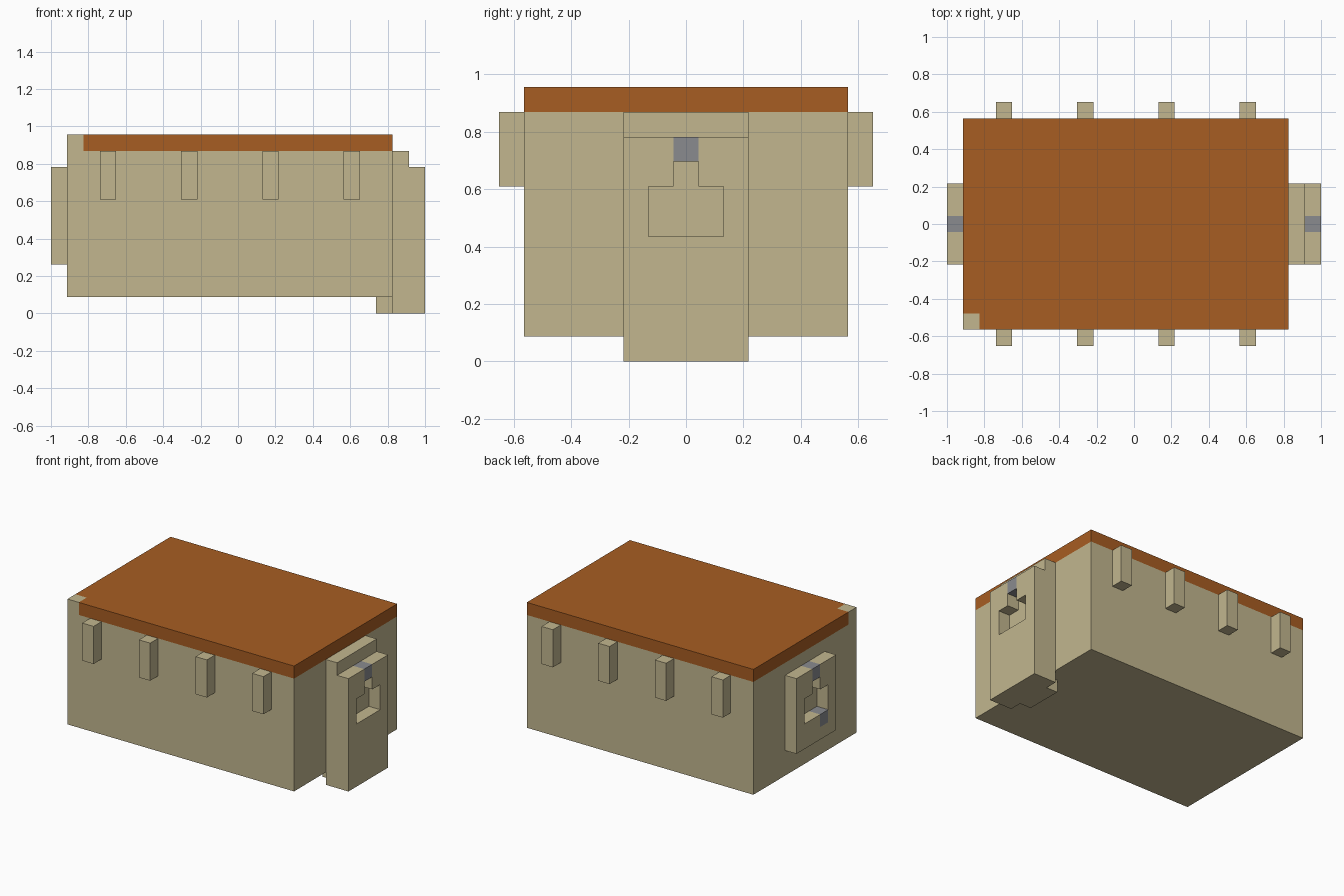
import bpy
import bmesh
from mathutils import Vector

cube = bpy.data.objects.get("Cube")
if cube:
    bpy.data.objects.remove(cube, do_unlink=True)

U = 2 / 23  # one block; all sizes below are in blocks


def material(name, rgb):
    mat = bpy.data.materials.new(name)
    mat.use_nodes = True
    colour = (*rgb, 1)
    mat.diffuse_color = colour
    mat.node_tree.nodes["Principled BSDF"].inputs["Base Color"].default_value = colour
    return mat


tan = material("tan", (0.54, 0.47, 0.275))
orange = material("burnt orange", (0.39, 0.11, 0.016))
grey = material("grey", (0.255, 0.26, 0.275))


def prism(name, outline, direction, mat):
    """Extrude a flat outline of 3D points along a direction."""
    bm = bmesh.new()
    face = bm.faces.new([bm.verts.new(Vector(p) * U) for p in outline])
    grown = bmesh.ops.extrude_face_region(bm, geom=[face])["geom"]
    moved = [g for g in grown if isinstance(g, bmesh.types.BMVert)]
    bmesh.ops.translate(bm, verts=moved, vec=Vector(direction) * U)
    bmesh.ops.recalc_face_normals(bm, faces=bm.faces)
    mesh = bpy.data.meshes.new(name)
    bm.to_mesh(mesh)
    bm.free()
    mesh.materials.append(mat)
    obj = bpy.data.objects.new(name, mesh)
    bpy.context.collection.objects.link(obj)
    return obj


def box(name, x, y, z, mat):
    outline = [(x[0], y[0], z[0]), (x[1], y[0], z[0]), (x[1], y[1], z[0]), (x[0], y[1], z[0])]
    return prism(name, outline, (0, 0, z[1] - z[0]), mat)


def bracket(name, x, bottom, notch):
    """Plate with a keyhole opening, optionally notched in the opening's floor."""
    floor = [(-1.5, 4), (-0.5, 4), (-0.5, 5)] if notch else [(-1.5, 5)]
    outline = [(-2.5, bottom), (2.5, bottom), (2.5, 9), (0.5, 9), (0.5, 7), (1.5, 7),
               (1.5, 5), *reversed(floor), (-1.5, 7), (-0.5, 7), (-0.5, 9), (-2.5, 9)]
    prism(name, [(x, y, z) for y, z in outline], (1, 0, 0), tan)
    box(name + "_top_plug", (x, x + 1), (-0.5, 0.5), (8, 9), grey)


# Main body and roof with one plain corner
box("body", (-10.5, 9.5), (-6.5, 6.5), (1, 10), tan)
roof = [(-9.5, -6.5), (9.5, -6.5), (9.5, 6.5), (-10.5, 6.5), (-10.5, -5.5), (-9.5, -5.5)]
prism("roof", [(x, y, 10) for x, y in roof], (0, 0, 1), orange)
box("roof_corner", (-10.5, -9.5), (-6.5, -5.5), (10, 11), tan)

# Pegs along both long sides
for side, y in (("front", (-7.5, -6.5)), ("back", (6.5, 7.5))):
    for i in range(4):
        x = -8.5 + 5 * i
        box(f"{side}_peg_{i + 1}", (x, x + 1), y, (7, 10), tan)

# Tall end mount on the left, with a foot tucked under the body
box("left_backing_panel", (9.5, 10.5), (-2.5, 2.5), (0, 10), tan)
box("left_foot", (8.5, 9.5), (-1.5, 1.5), (0, 1), tan)
bracket("left_bracket", 10.5, 0, False)

# Short end mount on the right, with a grey block in the opening's floor
bracket("right_bracket", -11.5, 3, True)
box("right_floor_plug", (-11.5, -10.5), (-1.5, -0.5), (4, 5), grey)
